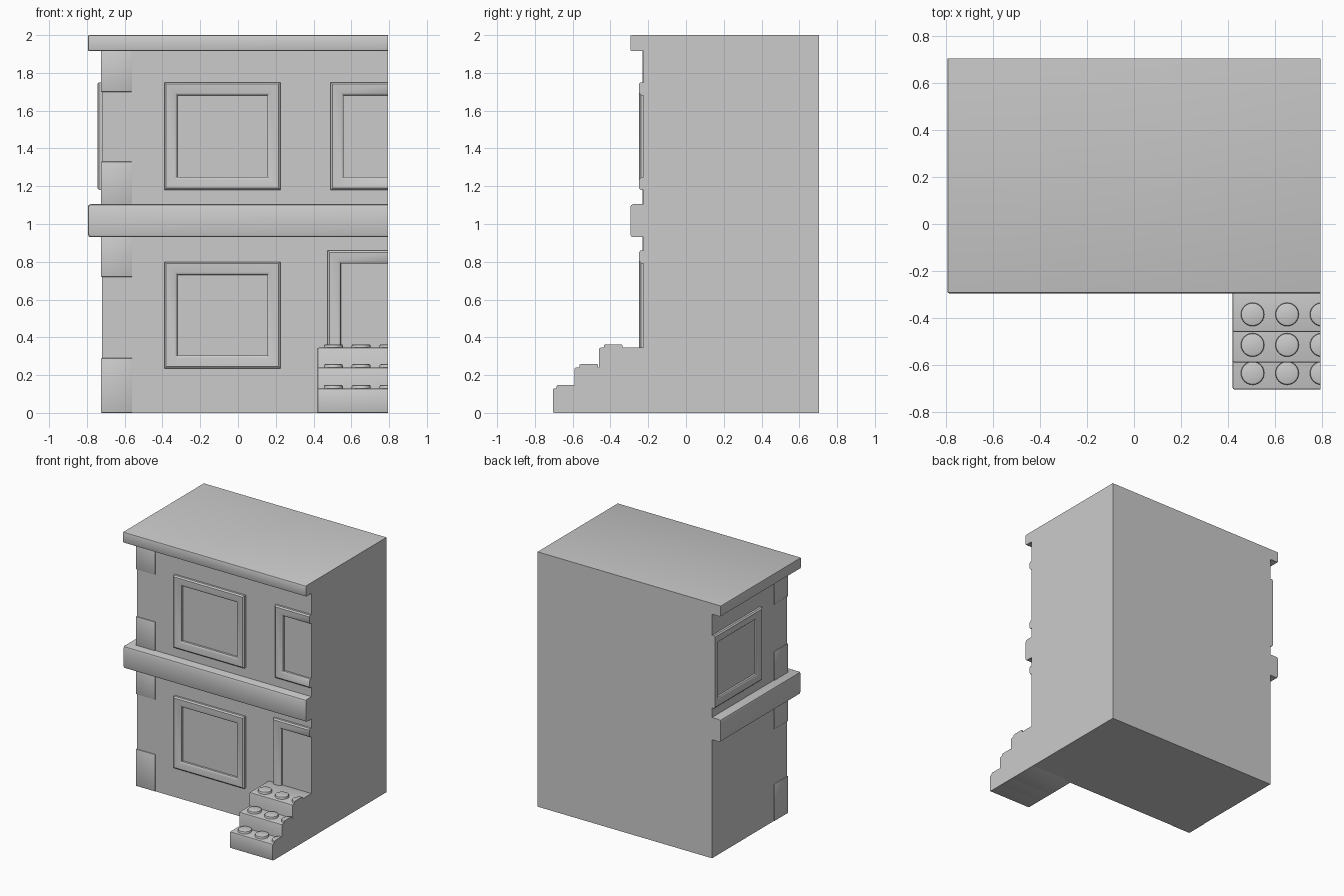
import bpy, bmesh
from mathutils import Vector

if "Cube" in bpy.data.objects:
    bpy.data.objects.remove(bpy.data.objects["Cube"])

X_CUT, Y_CUT = 0.795, 0.705      # flat sides where the building is sliced off
WALL_X, WALL_Y = -0.72, -0.225   # faces of the two detailed walls
BEYOND = 1.0                     # parts run past the slice, then get trimmed

stone = bpy.data.materials.new("plain grey")
stone.use_nodes = True
GREY = (0.6, 0.6, 0.6, 1)
stone.diffuse_color = GREY
stone.node_tree.nodes["Principled BSDF"].inputs["Base Color"].default_value = GREY


def finish(name, bm):
    """Trim at the flat sides, cap the cuts and make the object."""
    for co, normal in (((X_CUT, 0, 0), (1, 0, 0)), ((0, Y_CUT, 0), (0, 1, 0))):
        bmesh.ops.bisect_plane(bm, geom=bm.verts[:] + bm.edges[:] + bm.faces[:],
                               plane_co=co, plane_no=normal, clear_outer=True)
        bmesh.ops.holes_fill(bm, edges=[e for e in bm.edges if e.is_boundary])
    bmesh.ops.recalc_face_normals(bm, faces=bm.faces[:])
    mesh = bpy.data.meshes.new(name)
    bm.to_mesh(mesh)
    bm.free()
    mesh.materials.append(stone)
    obj = bpy.data.objects.new(name, mesh)
    bpy.context.collection.objects.link(obj)
    bpy.ops.object.select_all(action='DESELECT')
    obj.select_set(True)
    bpy.context.view_layer.objects.active = obj
    bpy.ops.object.shade_smooth_by_angle(angle=0.6)
    return obj


def box(name, low, high, bevel=0.0):
    low, high = Vector(low), Vector(high)
    bm = bmesh.new()
    bmesh.ops.create_cube(bm, size=1)
    for v in bm.verts:
        v.co = (low + high) / 2 + v.co * (high - low)
    if bevel:
        bmesh.ops.bevel(bm, geom=bm.edges[:], offset=bevel, segments=2,
                        profile=0.5, affect='EDGES')
    return finish(name, bm)


def frame(name, a0, a1, z0, z1, side=False):
    """Rounded rectangular surround; a runs along x, or along y on the side."""
    profile = [(0, -0.01), (0, 0.016), (0.01, 0.025), (0.055, 0.023),
               (0.068, 0.014), (0.07, -0.01)]
    bm = bmesh.new()
    rings = []
    for inset, out in profile:
        ring = []
        for a, z in ((a0 + inset, z0 + inset), (a1 - inset, z0 + inset),
                     (a1 - inset, z1 - inset), (a0 + inset, z1 - inset)):
            co = (WALL_X - out, a, z) if side else (a, WALL_Y - out, z)
            ring.append(bm.verts.new(co))
        rings.append(ring)
    for i, ring in enumerate(rings):
        after = rings[(i + 1) % len(rings)]
        for j in range(4):
            k = (j + 1) % 4
            bm.faces.new((ring[j], ring[k], after[k], after[j]))
    return finish(name, bm)


# Building block and its two projecting slabs
box("building_wall", (WALL_X, WALL_Y, 0), (BEYOND, BEYOND, 1.95))
box("roof_slab", (-0.795, -0.295, 1.915), (BEYOND, BEYOND, 2.0), 0.008)
box("floor_band", (-0.795, -0.295, 0.93), (BEYOND, BEYOND, 1.105), 0.016)

# Corner stones, slightly proud of the walls
for i, (z0, z1) in enumerate(((0, 0.29), (0.72, 0.94), (1.1, 1.33), (1.7, 1.92))):
    box(f"corner_stone_{i + 1}", (WALL_X - 0.006, WALL_Y - 0.006, z0),
        (-0.56, -0.06, z1), 0.004)

# Window and door surrounds
frame("lower_window_frame", -0.39, 0.225, 0.235, 0.80)
frame("upper_window_frame", -0.39, 0.225, 1.18, 1.75)
frame("upper_left_window_frame", 0.49, 1.1, 1.18, 1.75)
frame("side_window_frame", 0.11, 0.72, 1.18, 1.75, side=True)
frame("door_frame", 0.475, 1.1, 0.235, 0.86)

# Stairs with round studs on each tread
STAIR_X = 0.42
steps = ((-0.705, 0.13, -0.635), (-0.59, 0.24, -0.515), (-0.46, 0.345, -0.385))
for i, (y_front, top, stud_y) in enumerate(steps):
    box(f"step_{i + 1}", (STAIR_X, y_front, 0), (BEYOND, -0.2, top), 0.008)
    for j in range(3):
        bm = bmesh.new()
        bmesh.ops.create_cone(bm, cap_ends=True, segments=24, radius1=0.05,
                              radius2=0.05, depth=0.036)
        rim = [e for e in bm.edges if all(v.co.z > 0 for v in e.verts)]
        bmesh.ops.bevel(bm, geom=rim, offset=0.008, segments=2, profile=0.5,
                        affect='EDGES')
        bmesh.ops.translate(bm, vec=(0.505 + 0.147 * j, stud_y, top), verts=bm.verts[:])
        finish(f"step_{i + 1}_stud_{j + 1}", bm)
